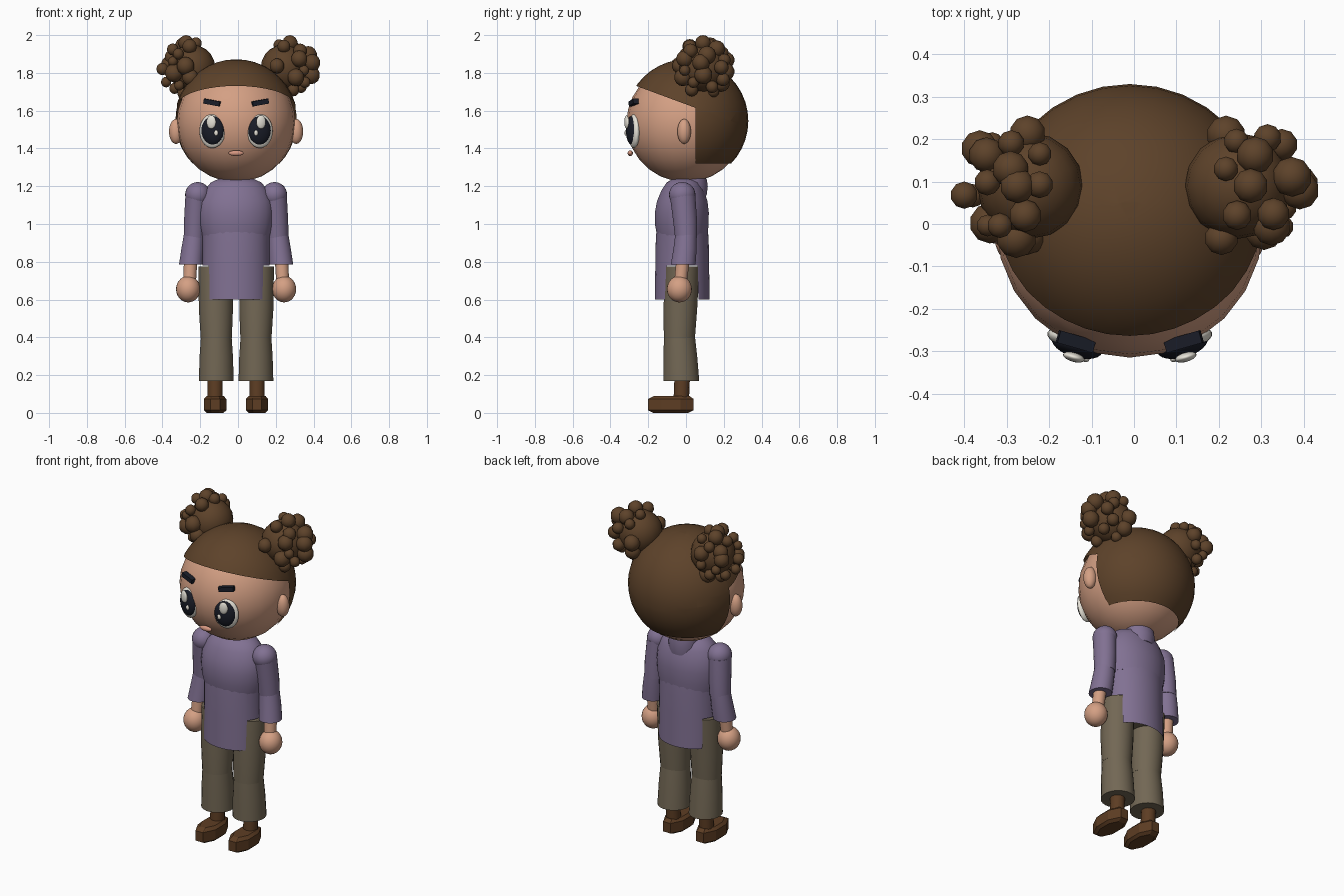
import bpy, bmesh, math, random
from mathutils import Vector, Matrix

if "Cube" in bpy.data.objects:
    bpy.data.objects.remove(bpy.data.objects["Cube"])

random.seed(4)
CX = -0.01  # body axis, slightly off because the buns differ


def material(name, *rgb):
    mat = bpy.data.materials.new(name)
    mat.use_nodes = True
    mat.diffuse_color = (*rgb, 1)
    mat.node_tree.nodes["Principled BSDF"].inputs["Base Color"].default_value = (*rgb, 1)
    return mat


SKIN = material("skin", 0.66, 0.35, 0.23)
HAIR = material("brown hair", 0.11, 0.055, 0.023)
CLOTH = material("purple cloth", 0.22, 0.165, 0.29)
PANTS = material("olive pants", 0.17, 0.137, 0.09)
SHOE = material("brown leather", 0.11, 0.047, 0.017)
DARK = material("dark eye", 0.01, 0.012, 0.021)
WHITE = material("eye white", 0.81, 0.78, 0.7)
LIPS = material("lips", 0.67, 0.31, 0.22)


def finish(bm, name, mat, angle=40):
    bmesh.ops.recalc_face_normals(bm, faces=bm.faces)
    mesh = bpy.data.meshes.new(name)
    bm.to_mesh(mesh)
    bm.free()
    mesh.materials.append(mat)
    obj = bpy.data.objects.new(name, mesh)
    bpy.context.collection.objects.link(obj)
    bpy.ops.object.select_all(action="DESELECT")
    obj.select_set(True)
    bpy.context.view_layer.objects.active = obj
    bpy.ops.object.shade_smooth_by_angle(angle=math.radians(angle))
    return obj


def add_ball(bm, center, size, rot=None, segments=24, rings=14):
    xf = Matrix.Translation(center) @ (rot or Matrix()) @ Matrix.Diagonal((*size, 1))
    bmesh.ops.create_uvsphere(bm, u_segments=segments, v_segments=rings, radius=1, matrix=xf)


def ball(name, mat, center, size, rot=None):
    bm = bmesh.new()
    add_ball(bm, (center[0] + CX, *center[1:]), size, rot)
    return finish(bm, name, mat)


def loft_mesh(rings, sides=24, caps=True):
    """Join elliptical rings given as (x, y, z, radius x, radius y)."""
    bm = bmesh.new()
    loops = []
    for x, y, z, rx, ry in rings:
        turn = [math.tau * (i + 0.5) / sides for i in range(sides)]
        loops.append([bm.verts.new((CX + x + rx * math.cos(a), y + ry * math.sin(a), z)) for a in turn])
    for low, high in zip(loops, loops[1:]):
        for i in range(sides):
            j = (i + 1) % sides
            bm.faces.new((low[i], low[j], high[j], high[i]))
    if caps:
        bm.faces.new(loops[0])
        bm.faces.new(loops[-1])
    return bm


def loft(name, mat, rings, sides=24, angle=40):
    return finish(loft_mesh(rings, sides), name, mat, angle)


def cut(bm, point, normal):
    geom = bm.verts[:] + bm.edges[:] + bm.faces[:]
    bmesh.ops.bisect_plane(bm, geom=geom, plane_co=point, plane_no=normal, dist=1e-5)


def remove_faces(bm, rule):
    doomed = [f for f in bm.faces if rule(f.calc_center_median())]
    bmesh.ops.delete(bm, geom=doomed, context="FACES")


# Head and mouth
ball("head", SKIN, (0, 0, 1.535), (0.315, 0.315, 0.313))
ball("mouth", LIPS, (0, -0.295, 1.375), (0.04, 0.014, 0.015))

# Hair cap: sloped fringe, vertical edge behind the ears, level nape
hair = bmesh.new()
add_ball(hair, (CX, 0.004, 1.546), (0.326, 0.326, 0.326), segments=32, rings=20)
fringe_point, fringe_normal = Vector((0, 0.05, 1.615)), Vector((0, 0.37, 1))
back_y, nape_z = 0.05, 1.32
cut(hair, fringe_point, fringe_normal)
cut(hair, (0, back_y, 0), (0, 1, 0))
cut(hair, (0, 0, nape_z), (0, 0, 1))
remove_faces(hair, lambda c: (c - fringe_point).dot(fringe_normal) < 0
             and (c.y < back_y or c.z < nape_z))
finish(hair, "hair_cap", HAIR)

# Curly buns: a core covered in small curls
for side, label in ((1, "left"), (-1, "right")):
    core = Vector((side * 0.255, 0.09, 1.825))
    bun = bmesh.new()
    add_ball(bun, core - Vector((side * 0.01, 0, 0)), (0.125,) * 3, segments=16, rings=10)
    add_ball(bun, core + Vector((side * 0.02, 0, 0.133)), (0.042,) * 3, segments=10, rings=7)
    count = 34
    for i in range(count):
        up = 1 - 2 * (i + 0.5) / count
        turn = i * 2.4 + random.uniform(-0.3, 0.3)
        flat = math.sqrt(1 - up * up)
        way = Vector((flat * math.cos(turn), flat * math.sin(turn), up))
        if way.x * side < -0.45:
            continue
        size = random.uniform(0.026, 0.05)
        reach = min(0.135, 0.174 - size)
        if way.x * side > 0.75:
            reach += 0.012
        add_ball(bun, core + way * reach, (size,) * 3, segments=10, rings=7)
    finish(bun, label + "_hair_bun", HAIR)

# Upper body and collar
loft("upper_body", CLOTH, [
    (0, -0.02, 0.94, 0.183, 0.135), (0, -0.022, 0.99, 0.195, 0.142),
    (0, -0.022, 1.06, 0.2, 0.144), (0, -0.02, 1.12, 0.194, 0.135),
    (0, -0.017, 1.18, 0.168, 0.113), (0, -0.013, 1.22, 0.135, 0.09),
    (0, -0.01, 1.24, 0.09, 0.06)])
loft("collar", CLOTH, [
    (0, 0.025, 1.15, 0.085, 0.085), (0, 0.028, 1.2, 0.09, 0.088),
    (0, 0.028, 1.24, 0.085, 0.082)])

# Tunic skirt with a slit on each side
tunic = loft_mesh([
    (0, -0.02, 0.6, 0.18, 0.146), (0, -0.02, 0.78, 0.178, 0.143),
    (0, -0.02, 0.9, 0.178, 0.141), (0, -0.02, 0.97, 0.182, 0.137)], sides=32, caps=False)
slit_x, slit_top = 0.145, 0.78
for side in (1, -1):
    cut(tunic, (CX + side * slit_x, 0, 0), (1, 0, 0))
remove_faces(tunic, lambda c: abs(c.x - CX) > slit_x and c.z < slit_top)
finish(tunic, "tunic_skirt", CLOTH)
loft("hips", PANTS, [(0, -0.02, 0.66, 0.14, 0.08), (0, -0.02, 0.775, 0.16, 0.09)])

for side, label in ((1, "left_"), (-1, "right_")):
    s = side
    # Face details
    yaw = Matrix.Rotation(s * math.radians(16), 4, "Z")
    ball(label + "ear", SKIN, (s * 0.318, -0.01, 1.49), (0.037, 0.036, 0.066))
    ball(label + "eye", WHITE, (s * 0.126, -0.276, 1.492), (0.071, 0.026, 0.09), yaw)
    ball(label + "pupil", DARK, (s * 0.124, -0.285, 1.495), (0.062, 0.03, 0.077), yaw)
    ball(label + "eye_glint", WHITE, (s * 0.132, -0.314, 1.54), (0.026, 0.011, 0.036), yaw)
    ball(label + "small_glint", WHITE, (s * 0.106, -0.318, 1.482), (0.011, 0.007, 0.015), yaw)
    brow = bmesh.new()
    tilt = yaw @ Matrix.Rotation(-s * math.radians(10), 4, "Y")
    bmesh.ops.create_cube(brow, size=1, matrix=Matrix.Translation((CX + s * 0.127, -0.277, 1.643))
                          @ tilt @ Matrix.Diagonal((0.088, 0.03, 0.026, 1)))
    finish(brow, label + "brow", DARK)

    # Arm
    ball(label + "shoulder", CLOTH, (s * 0.203, -0.02, 1.155), (0.067, 0.07, 0.067))
    loft(label + "upper_sleeve", CLOTH, [
        (s * 0.22, 0, 0.925, 0.058, 0.058), (s * 0.215, -0.005, 1.02, 0.061, 0.064),
        (s * 0.207, -0.018, 1.15, 0.062, 0.068)])
    loft(label + "lower_sleeve", CLOTH, [
        (s * 0.239, -0.015, 0.785, 0.064, 0.066), (s * 0.229, -0.005, 0.87, 0.061, 0.062),
        (s * 0.221, 0, 0.945, 0.056, 0.057)])
    loft(label + "wrist", SKIN, [
        (s * 0.247, -0.03, 0.68, 0.034, 0.034), (s * 0.24, -0.015, 0.82, 0.036, 0.036)])
    ball(label + "hand", SKIN, (s * 0.254, -0.035, 0.655), (0.064, 0.066, 0.07))

    # Leg
    loft(label + "thigh", PANTS, [
        (s * 0.105, -0.035, 0.395, 0.083, 0.083), (s * 0.107, -0.03, 0.55, 0.091, 0.09),
        (s * 0.109, -0.02, 0.775, 0.092, 0.091)])
    loft(label + "pant_leg", PANTS, [
        (s * 0.105, -0.025, 0.168, 0.093, 0.096), (s * 0.105, -0.03, 0.3, 0.089, 0.09),
        (s * 0.105, -0.035, 0.415, 0.081, 0.082)])
    loft(label + "ankle", SHOE, [
        (s * 0.111, -0.025, 0.07, 0.04, 0.041), (s * 0.111, -0.02, 0.19, 0.041, 0.041)], sides=14)
    loft(label + "shoe", SHOE, [
        (s * 0.111, -0.08, 0, 0.048, 0.1), (s * 0.111, -0.08, 0.014, 0.064, 0.13),
        (s * 0.111, -0.08, 0.074, 0.064, 0.13), (s * 0.111, -0.075, 0.09, 0.048, 0.1)],
        sides=8, angle=20)
